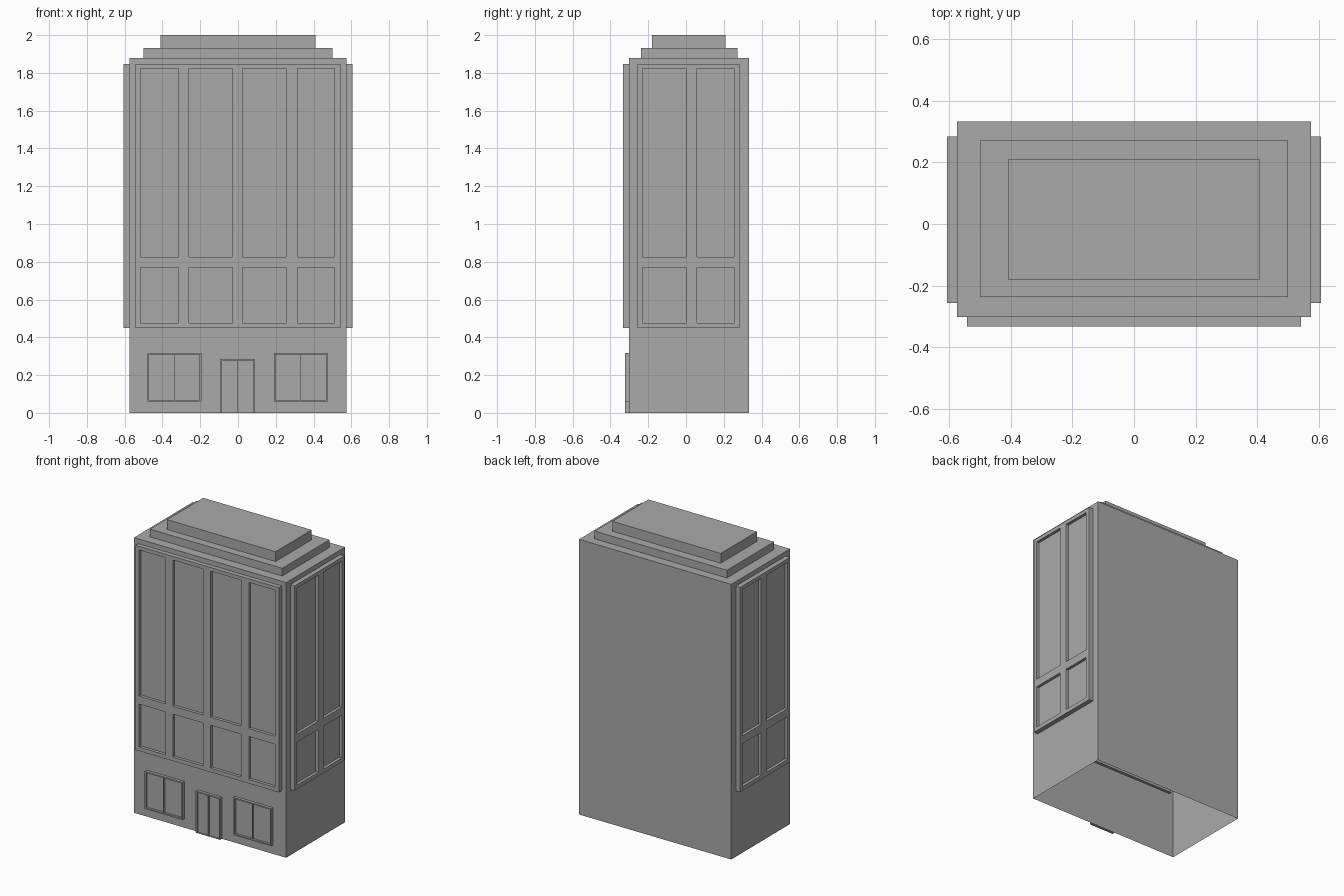
import bpy
import bmesh
from mathutils import Matrix, Vector

default = bpy.data.objects.get("Cube")
if default:
    bpy.data.objects.remove(default, do_unlink=True)

stone = bpy.data.materials.new("grey stone")
stone.use_nodes = True
GREY = (0.4, 0.4, 0.4, 1.0)
stone.diffuse_color = GREY
stone.node_tree.nodes["Principled BSDF"].inputs["Base Color"].default_value = GREY


def finish(name, bm):
    mesh = bpy.data.meshes.new(name)
    bm.to_mesh(mesh)
    bm.free()
    mesh.materials.append(stone)
    obj = bpy.data.objects.new(name, mesh)
    bpy.context.collection.objects.link(obj)
    return obj


def box(name, low, high, open_bottom=False):
    low, high = Vector(low), Vector(high)
    bm = bmesh.new()
    bmesh.ops.create_cube(bm, size=1)
    for v in bm.verts:
        v.co = (low + high) / 2 + v.co * (high - low)
    if open_bottom:
        bm.normal_update()
        floor = [f for f in bm.faces if f.normal.z < -0.5]
        bmesh.ops.delete(bm, geom=floor, context='FACES_ONLY')
    return finish(name, bm)


def panel(name, us, vs, depth, recess, place):
    """Slab facing -y with every odd grid cell sunk in as a pane."""
    bm = bmesh.new()
    grid = [[bm.verts.new((u, 0, v)) for v in vs] for u in us]
    panes = []
    for i in range(len(us) - 1):
        for j in range(len(vs) - 1):
            face = bm.faces.new((grid[i][j], grid[i + 1][j],
                                 grid[i + 1][j + 1], grid[i][j + 1]))
            if i % 2 and j % 2:
                panes.append(face)
    rim = [e for e in bm.edges if e.is_boundary]
    # sides and back of the slab
    side = bmesh.ops.extrude_edge_only(bm, edges=rim)["geom"]
    for v in side:
        if isinstance(v, bmesh.types.BMVert):
            v.co.y += depth
    bmesh.ops.holes_fill(bm, edges=[e for e in bm.edges if e.is_boundary], sides=0)
    # sunken panes
    for face in panes:
        new = bmesh.ops.extrude_face_region(bm, geom=[face])["geom"]
        for v in new:
            if isinstance(v, bmesh.types.BMVert):
                v.co.y += recess
        if face.is_valid:
            bmesh.ops.delete(bm, geom=[face], context='FACES_ONLY')
    bm.transform(place)
    bmesh.ops.recalc_face_normals(bm, faces=bm.faces)
    bmesh.ops.dissolve_limit(bm, angle_limit=0.01, verts=bm.verts, edges=bm.edges)
    return finish(name, bm)


# Main block, open underneath, and stepped roof
box("building_body", (-0.575, -0.302, 0), (0.575, 0.333, 1.88), open_bottom=True)
box("lower_roof_step", (-0.5, -0.237, 1.88), (0.5, 0.272, 1.933))
box("upper_roof_step", (-0.41, -0.18, 1.933), (0.41, 0.21, 2.0))

# Tall window panels on the front and both sides
rows = [0.45, 0.477, 0.77, 0.825, 1.823, 1.848]
front_columns = [-0.543, -0.515, -0.315, -0.26, -0.03,
                 0.025, 0.255, 0.315, 0.512, 0.543]
side_columns = [-0.257, -0.23, 0.0, 0.057, 0.255, 0.284]
panel("front_window_panel", front_columns, rows, 0.05, 0.02,
      Matrix.Translation((0, -0.333, 0)))
turn = Matrix.Translation((0.607, 0, 0)) @ Matrix.Rotation(1.5707963, 4, 'Z')
panel("left_window_panel", side_columns, rows, 0.05, 0.02, turn)
panel("right_window_panel", side_columns, rows, 0.05, 0.02,
      Matrix.Scale(-1, 4, (1, 0, 0)) @ turn)


# Street-level door and shop windows, each with two leaves
def framed(name, centre, half, bottom, top, sill):
    rim, gap = 0.009, 0.001
    us = [-half, -half + rim, -gap, gap, half - rim, half]
    panel(name, us, [bottom, bottom + sill, top - rim, top], 0.0198, 0.014,
          Matrix.Translation((centre, -0.322, 0)))


framed("door", -0.002, 0.092, 0, 0.286, 0.001)
framed("right_shop_window", -0.337, 0.143, 0.06, 0.317, 0.009)
framed("left_shop_window", 0.333, 0.143, 0.06, 0.317, 0.009)
